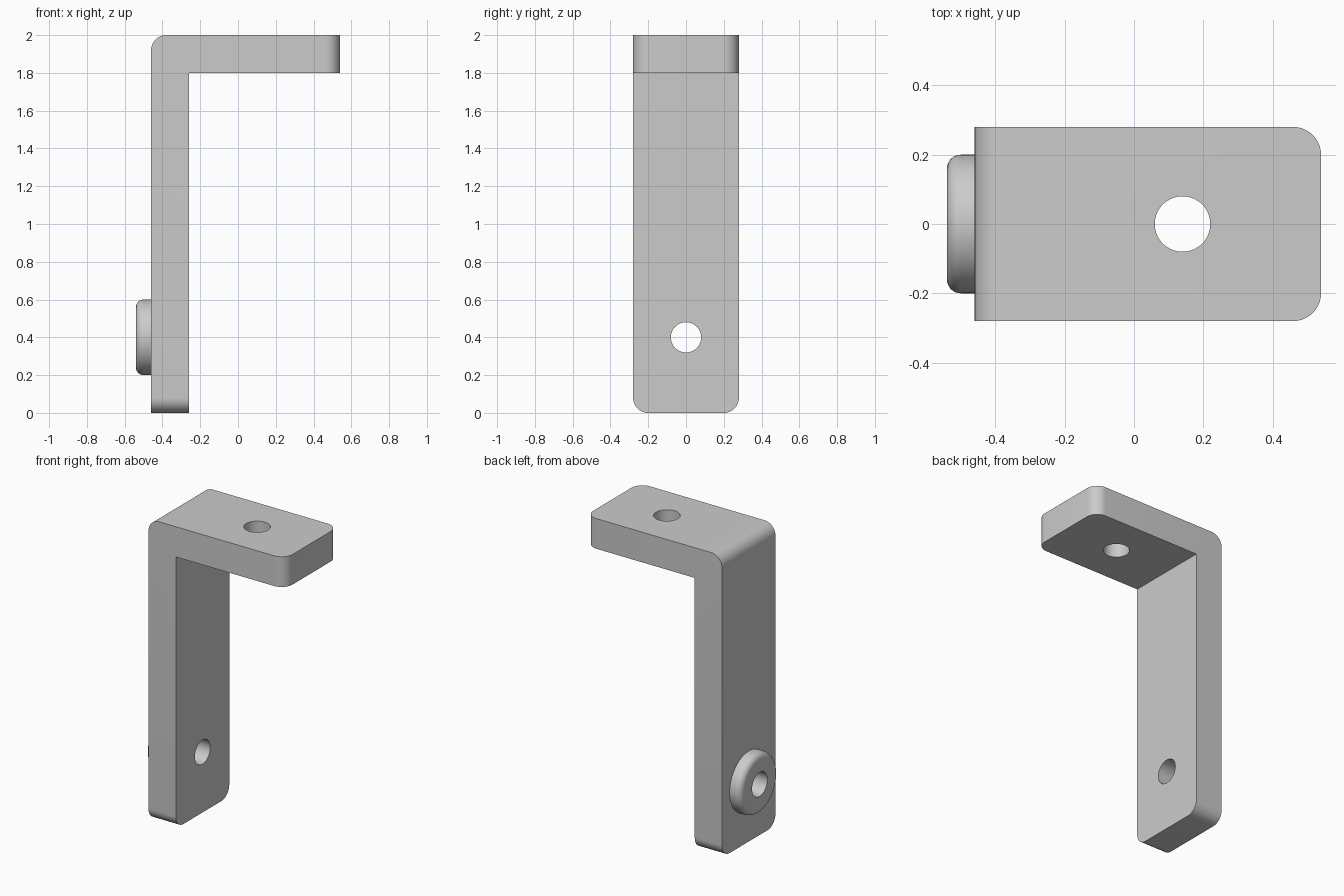
import bpy, bmesh, math
from mathutils import Matrix

cube = bpy.data.objects.get("Cube")
if cube:
    bpy.data.objects.remove(cube, do_unlink=True)

LEFT, INNER, RIGHT = -0.46, -0.26, 0.54   # upright outer/inner face, arm tip
HALF_W, TOP, UNDER = 0.28, 2.0, 1.8
ROUND, HOLE_R, BOSS_R, FILLET = 0.08, 0.08, 0.20, 0.04
HOLE_Z, HOLE_X, BOSS_X = 0.40, 0.14, -0.54

grey = bpy.data.materials.new("plain grey")
grey.use_nodes = True
colour = (0.6, 0.6, 0.6, 1)
grey.diffuse_color = colour
grey.node_tree.nodes["Principled BSDF"].inputs["Base Color"].default_value = colour


def make_object(name, bm):
    bmesh.ops.recalc_face_normals(bm, faces=bm.faces)
    mesh = bpy.data.meshes.new(name)
    bm.to_mesh(mesh)
    bm.free()
    obj = bpy.data.objects.new(name, mesh)
    mesh.materials.append(grey)
    bpy.context.collection.objects.link(obj)
    return obj


def shade(obj):
    bpy.ops.object.select_all(action='DESELECT')
    obj.select_set(True)
    bpy.context.view_layer.objects.active = obj
    bpy.ops.object.shade_smooth_by_angle(angle=math.radians(30))


def drill(obj, name, matrix):
    bm = bmesh.new()
    bmesh.ops.create_cone(bm, cap_ends=True, segments=64, radius1=HOLE_R,
                          radius2=HOLE_R, depth=0.5, matrix=matrix)
    cutter = make_object(name, bm)
    cutter.hide_render = True
    cutter.hide_set(True)
    mod = obj.modifiers.new(name, 'BOOLEAN')
    mod.operation = 'DIFFERENCE'
    mod.solver = 'EXACT'
    mod.object = cutter
    bpy.context.view_layer.objects.active = obj
    bpy.ops.object.modifier_apply(modifier=name)
    bpy.data.objects.remove(cutter, do_unlink=True)


# Bracket: L profile extruded across its width
bm = bmesh.new()
profile = [(LEFT, 0), (INNER, 0), (INNER, UNDER), (RIGHT, UNDER), (RIGHT, TOP), (LEFT, TOP)]
face = bm.faces.new([bm.verts.new((x, -HALF_W, z)) for x, z in profile])
out = bmesh.ops.extrude_face_region(bm, geom=[face])
bmesh.ops.translate(bm, vec=(0, 2 * HALF_W, 0),
                    verts=[v for v in out["geom"] if isinstance(v, bmesh.types.BMVert)])


# Rounded edges: foot corners, arm tip corners and outer bend
def is_rounded(edge):
    a, b = (v.co for v in edge.verts)
    d = b - a
    mid = (a + b) / 2
    foot = abs(d.x) > 0.1 and mid.z < 0.01
    tip = abs(d.z) > 0.1 and mid.x > RIGHT - 0.01
    bend = abs(d.y) > 0.1 and mid.x < LEFT + 0.01 and mid.z > TOP - 0.01
    return foot or tip or bend


bmesh.ops.bevel(bm, geom=[e for e in bm.edges if is_rounded(e)], offset=ROUND,
                offset_type='OFFSET', segments=12, profile=0.5, affect='EDGES')
bracket = make_object("bracket", bm)

drill(bracket, "upright_hole",
      Matrix.Translation((LEFT, 0, HOLE_Z)) @ Matrix.Rotation(math.pi / 2, 4, 'Y'))
drill(bracket, "arm_hole", Matrix.Translation((HOLE_X, 0, TOP)))
shade(bracket)

# Boss: ring with a filleted outer rim, turned around the upright hole
bm = bmesh.new()
outline = [(LEFT, HOLE_R), (BOSS_X, HOLE_R)]
for i in range(9):
    t = math.pi / 2 * i / 8
    outline.append((BOSS_X + FILLET * (1 - math.cos(t)), BOSS_R - FILLET * (1 - math.sin(t))))
outline.append((LEFT, BOSS_R))
verts = [bm.verts.new((x, 0, HOLE_Z + r)) for x, r in outline]
edges = [bm.edges.new(pair) for pair in zip(verts, verts[1:])]
bmesh.ops.spin(bm, geom=verts + edges, cent=(0, 0, HOLE_Z), axis=(1, 0, 0),
               angle=2 * math.pi, steps=64)
bmesh.ops.remove_doubles(bm, verts=bm.verts, dist=0.0001)
boss = make_object("boss", bm)
shade(boss)
# An open ring has no volume, so point its rim outwards explicitly
rim = max(boss.data.polygons, key=lambda p: p.center.z)
if rim.normal.z < 0:
    boss.data.flip_normals()
